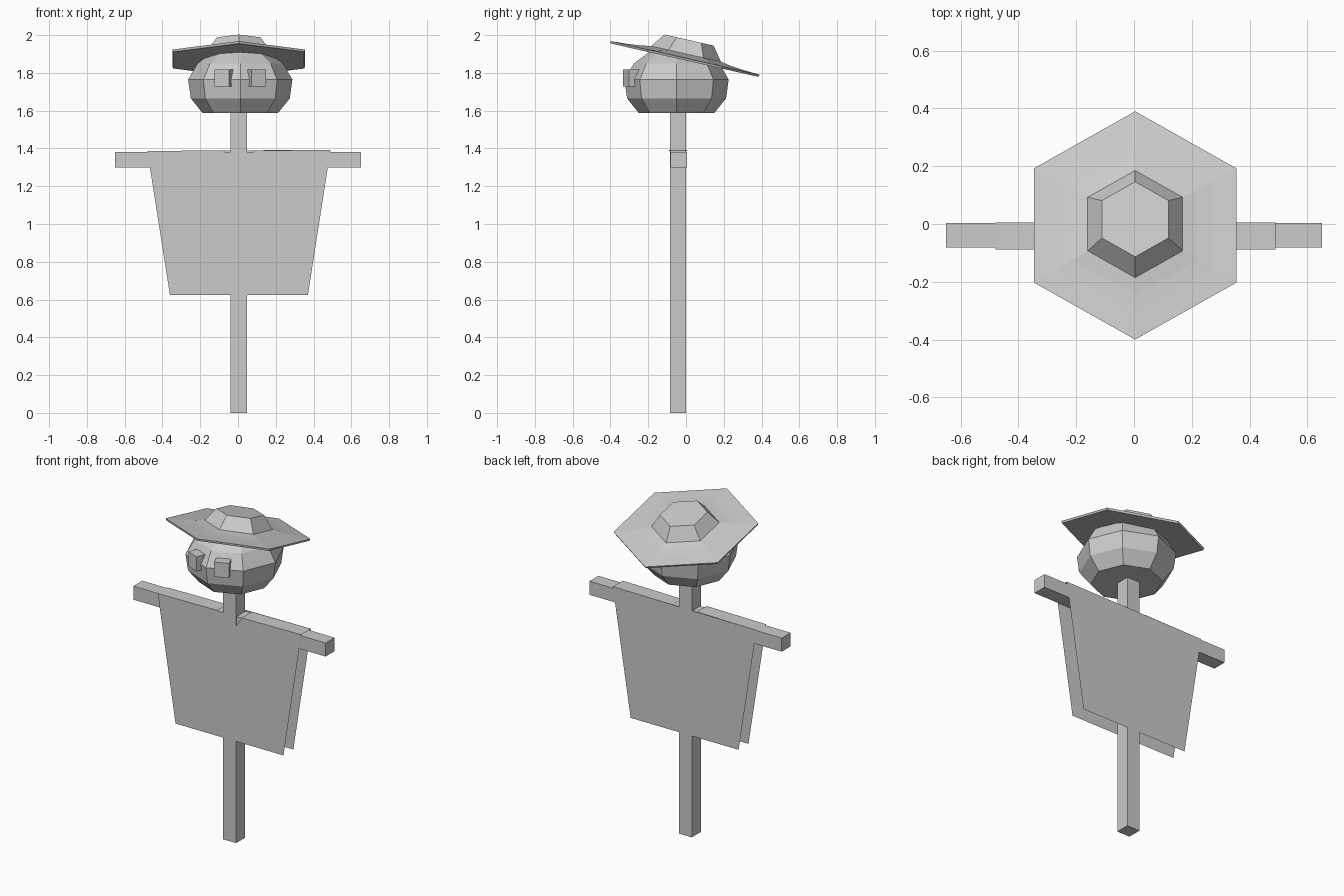
import bpy, bmesh, math
from mathutils import Matrix, Vector

cube = bpy.data.objects.get("Cube")
if cube:
    bpy.data.objects.remove(cube, do_unlink=True)

grey = bpy.data.materials.new("plain_grey")
grey.use_nodes = True
COLOUR = (0.6, 0.6, 0.6, 1)
grey.diffuse_color = COLOUR
grey.node_tree.nodes["Principled BSDF"].inputs["Base Color"].default_value = COLOUR


def finish(name, bm, matrix=Matrix(), fix=True):
    if fix:
        bmesh.ops.recalc_face_normals(bm, faces=bm.faces)
    mesh = bpy.data.meshes.new(name)
    bm.to_mesh(mesh)
    bm.free()
    mesh.materials.append(grey)
    obj = bpy.data.objects.new(name, mesh)
    obj.matrix_world = matrix
    bpy.context.collection.objects.link(obj)
    return obj


def box(name, centre, size, turn=0):
    bm = bmesh.new()
    bmesh.ops.create_cube(bm, size=1, matrix=Matrix.Diagonal((*size, 1)))
    return finish(name, bm, Matrix.Translation(centre) @ Matrix.Rotation(turn, 4, "Z"))


def lathe(name, profile, sides, matrix):
    """Faceted solid from (radius, height) rings, with a corner facing front."""
    bm = bmesh.new()
    rings = []
    for r, h in profile:
        angles = [math.tau * i / sides - math.pi / 2 for i in range(sides)]
        rings.append([bm.verts.new((r * math.cos(a), r * math.sin(a), h)) for a in angles])
    for low, high in zip(rings, rings[1:]):
        for i in range(sides):
            j = (i + 1) % sides
            bm.faces.new((low[i], low[j], high[j], high[i]))
    bm.faces.new(rings[0][::-1])
    bm.faces.new(rings[-1])
    return finish(name, bm, matrix)


def sheet(name, points):
    bm = bmesh.new()
    bm.faces.new([bm.verts.new(p) for p in points])
    return finish(name, bm, fix=False)


# Wooden frame
box("pole", (0.004, -0.043, 0.82), (0.087, 0.086, 1.64))
box("crossbar", (0, -0.039, 1.341), (1.3, 0.086, 0.083))

# Open-sided cloth: front with a neck notch, plain back, two shoulder strips
FRONT, BACK = -0.089, 0.006
LEFT, RIGHT = 0.49, -0.48
NECK = (-0.077, 0.088)
outline = [(RIGHT, 1.386), (-0.36, 0.623), (0.37, 0.623), (LEFT, 1.393)]
notch = [(NECK[1], 1.388), (0.05, 1.33), (-0.042, 1.33), (NECK[0], 1.39)]
sheet("cloth_front", [(x, FRONT, z) for x, z in outline + notch])
sheet("cloth_back", [(x, BACK, z) for x, z in reversed(outline)])
for name, a, b in (("right_shoulder_cloth", outline[0], notch[3]),
                   ("left_shoulder_cloth", notch[0], outline[3])):
    sheet(name, [(a[0], FRONT, a[1]), (b[0], FRONT, b[1]),
                 (b[0], BACK, b[1]), (a[0], BACK, a[1])])

# Eight-sided head
HEAD = Vector((0.012, -0.05, 0))
lathe("head", [(0.2, 1.588), (0.262, 1.665), (0.276, 1.765), (0.226, 1.85), (0.145, 1.91)],
      8, Matrix.Translation(HEAD))

# Block eyes lying on the two front facets
for name, side in (("left_eye", 1), ("right_eye", -1)):
    turn = side * math.pi / 8
    out = Vector((math.sin(turn), -math.cos(turn), 0))
    along = Vector((math.cos(turn), math.sin(turn), 0)) * side
    centre = HEAD + out * 0.249 - along * 0.011 + Vector((0, 0, 1.773))
    box(name, centre, (0.084, 0.07, 0.09), turn)

# Six-sided hat, tipped up at the front
tilt = Matrix.Translation((0.004, -0.005, 1.879)) @ Matrix.Rotation(math.radians(-12.7), 4, "X")
lathe("hat", [(0.4, -0.012), (0.405, 0), (0.31, 0.006), (0.25, 0.012), (0.19, 0.022), (0.133, 0.097)],
      6, tilt)
